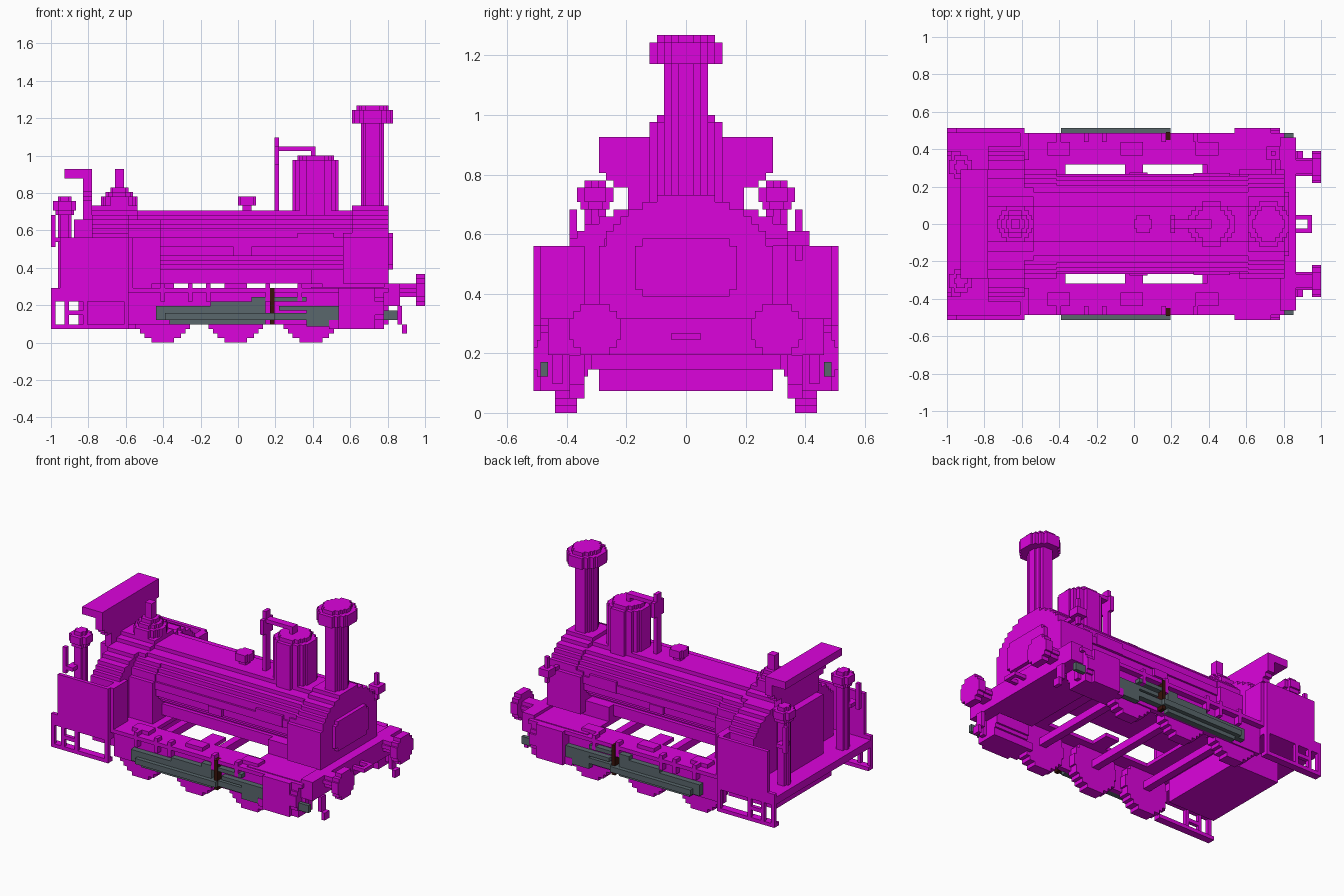
import bpy, bmesh, math
from mathutils import Matrix, Vector

cube = bpy.data.objects.get("Cube")
if cube:
    bpy.data.objects.remove(cube, do_unlink=True)

UNIT = 1 / 41  # one block


def material(name, color):
    mat = bpy.data.materials.new(name)
    mat.use_nodes = True
    mat.diffuse_color = color
    mat.node_tree.nodes["Principled BSDF"].inputs["Base Color"].default_value = color
    return mat


MAGENTA = material("magenta paint", (0.72, 0.001, 0.72, 1))
STEEL = material("grey steel", (0.1, 0.135, 0.15, 1))
BROWN = material("dark brown", (0.04, 0.006, 0.003, 1))


def build(name, blocks, mat=MAGENTA, mirror=False):
    """Make one object from blocks given as (x range, y range, z range)."""
    bm = bmesh.new()
    for block in blocks:
        sides = [block]
        if mirror:
            xs, ys, zs = block
            sides.append((xs, (-ys[1], -ys[0]), zs))
        for ranges in sides:
            low = Vector([r[0] for r in ranges]) * UNIT
            high = Vector([r[1] for r in ranges]) * UNIT
            place = Matrix.Translation((low + high) / 2) @ Matrix.Diagonal((*(high - low), 1))
            bmesh.ops.create_cube(bm, size=1, matrix=place)
    mesh = bpy.data.meshes.new(name)
    bm.to_mesh(mesh)
    bm.free()
    mesh.materials.append(mat)
    obj = bpy.data.objects.new(name, mesh)
    bpy.context.collection.objects.link(obj)
    return obj


def box(name, xs, ys, zs, mat=MAGENTA, mirror=False):
    return build(name, [(xs, ys, zs)], mat, mirror)


def disc(axis, span, center, radii):
    """Stepped elliptical cylinder; center and radii follow the two other axes."""
    others = [i for i in range(3) if i != axis]
    blocks = []
    rows = int(2 * radii[1])
    for i in range(rows):
        low = i - radii[1]
        t = (low + 0.5) / radii[1]
        half = max(1, round(radii[0] * math.sqrt(max(0, 1 - t * t)) * 2) / 2)
        block = [span] * 3
        block[others[0]] = (center[0] - half, center[0] + half)
        block[others[1]] = (center[1] + low, center[1] + low + 1)
        blocks.append(tuple(block))
    return blocks


def arch(xs, half, base, spring, top):
    """Upright walls with a stepped round top."""
    blocks = [(xs, (-half, half), (base, spring))]
    for z in range(spring, top):
        t = (z - spring + 0.5) / (top - spring)
        w = round(half * math.sqrt(1 - t * t))
        blocks.append((xs, (-w, w), (z, z + 1)))
    return blocks


def stack(center, layers, squash=0):
    """Round layers piled upward, each (radius, bottom, top); squash narrows them along x."""
    blocks = []
    for radius, low, high in layers:
        blocks += disc(2, (low, high), center, (radius - squash, radius))
    return blocks


# Boiler, smokebox and firebox
build("boiler", disc(0, (-17, 25), (0, 22), (11, 7)))
box("boiler_belly", (-17, 25), (-8, 8), (13, 16))
box("smokebox_saddle", (16, 33), (-10, 10), (12, 16))
build("smokebox", arch((23, 25), 12, 13, 20, 29) + arch((25, 33), 12, 13, 20, 30))
build("smokebox_door", [((33, 34), (-7, 7), (17, 23)), ((33, 34), (-6, 6), (16, 24))])
build("firebox", arch((-24, -17), 12, 11, 21, 29) + arch((-32, -22), 11, 11, 21, 30))
build("firebox_surround", arch((-32, -24), 17, 11, 21, 29))
box("boiler_side_plate", (13, 21), (10, 11.2), (21, 24), mirror=True)
box("boiler_side_valve", (-1, 3), (10, 11.3), (19, 21), mirror=True)

# Boiler fittings
build("chimney", stack((29.5, 0), [(3, 28, 48), (5, 48, 51), (4, 51, 52)], 0.5))
build("steam_dome", stack((17, 0), [(5, 28, 40), (4, 40, 41)]))
build("whistle_rod", [((8, 9), (-1, 1), (28, 45)), ((9, 17), (-1, 1), (42, 43)),
                      ((16, 17), (-1, 1), (41, 42)), ((8, 9), (-2, 2), (39, 43))])
build("filler_knob", stack((2, 0), [(1, 28, 30), (2, 30, 32)]))
build("safety_valve", stack((-26, 0), [(4, 29, 32), (3, 32, 33), (2, 33, 34), (1, 34, 38)]))

# Weatherboard with its short canopy
build("weatherboard", [((-34, -32), (-w, w), (z, z + 1))
                       for z, w in zip(range(27, 33), (8, 8, 8, 8, 10, 11))]
      + [((-34, -32), (-12, 12), (33, 38)), ((-38, -32), (-12, 12), (36, 38))])

# Cab
box("cab_floor", (-41, -24), (-21, 21), (9, 11))
box("cab_side", (-39, -24), (20, 21), (11, 23), mirror=True)
box("cab_front_wing", (-25, -23), (14, 20), (11, 23), mirror=True)
box("cab_rear_rail", (-41, -39), (20, 21), (11, 12), mirror=True)
box("backhead", (-36, -32), (-7, 7), (11, 27))
box("ash_pan", (-35, -21), (-12, 12), (3, 9))
build("cab_steps", [((-41, -24), (19, 21), (3, 4)), ((-41, -40), (20, 21), (4, 9)),
                    ((-38, -37), (20, 21), (4, 9)), ((-34, -33), (20, 21), (4, 9)),
                    ((-38, -33), (20, 21), (6, 7)), ((-25, -24), (20, 21), (4, 9))], mirror=True)
build("cab_lamp_post", [block for y in (-12.5, 12.5) for block in
                        stack((-38, y), [(1.5, 11, 28), (2, 28, 29), (2.5, 29, 31), (1.5, 31, 32)])])
build("cab_handle", [((-41, -40), (15, 16), (21, 28)), ((-40, -38), (13, 16), (22, 23))],
      mirror=True)

# Frame and running boards
box("running_board", (-24, 33), (13, 20), (11, 12), mirror=True)
box("side_frame", (-24, 33), (17, 18.4), (4, 11), mirror=True)
box("rear_deck", (-24, -15), (-13, 13), (11, 12))
box("front_deck", (16, 35), (-19, 19), (11, 12.2))
box("front_underframe", (22, 34), (-12, 12), (8, 11))
box("buffer_beam", (32, 35.5), (-19, 19), (8, 13))
box("middle_bracket", (-2, 2), (8, 13), (11, 12), mirror=True)
build("frame_pegs", [((x, x + 1), (18, 20), (9, 13)) for x in (-17, -11, -7, 6, 13)], mirror=True)
build("smokebox_lamp", [((30, 31), (15, 16), (21, 28)), ((29, 32), (14, 17), (23, 25)),
                        ((30, 31), (11, 15), (23, 24))])

# Wheels and axles
for x, label in ((-16.5, "rear"), (-0.5, "middle"), (16, "front")):
    build(label + "_wheels", disc(1, (15, 18), (x, 6.5), (6.5, 6.5)), mirror=True)
    box(label + "_axle", (x - 1, x + 1), (-15, 15), (6, 8))

# Cylinders and motion
build("cylinder", disc(0, (22, 32), (17, 7.5), (4, 4.5))
      + [((22, 30), (14, 21), (3, 12)), ((20, 32), (14, 20), (3, 5))], mirror=True)
OUTER, INNER = (19.9, 21), (18.4, 19.9)
build("coupling_rod", [((-18, 6), INNER, (5, 8)), ((-15, 6), INNER, (4, 5)),
                       ((-16, 8), OUTER, (5, 6.5))], STEEL, True)
build("valve_rod", [((3, 15), INNER, (9, 10)), ((-6, 6), INNER, (8, 9))], STEEL, True)
build("main_rod", [((6, 17), INNER, (5, 6.5)), ((9, 17), INNER, (7, 8))], STEEL, True)
build("crosshead", [((15, 20), INNER, (3.5, 8)), ((20, 22), INNER, (5, 8))], STEEL, True)
box("piston_rod_end", (32, 35), (19, 20), (5, 7), STEEL, True)
box("valve_link", (7, 8), (18.4, 20.2), (4, 12), BROWN, True)

# Buffers, coupling hook and rail guards
build("buffer", disc(0, (39, 41), (12.5, 11.5), (3.5, 3.5))
      + disc(0, (35, 39), (12.5, 11.5), (2, 1.5)), mirror=True)
build("coupling_hook", [((35, 39), (1, 2), (10, 11)), ((38, 39), (-1, 1), (10, 11))], mirror=True)
build("rail_guard", [((35, 36), (14, 16), (4, 8)), ((36, 37), (14, 16), (2, 4))], mirror=True)
